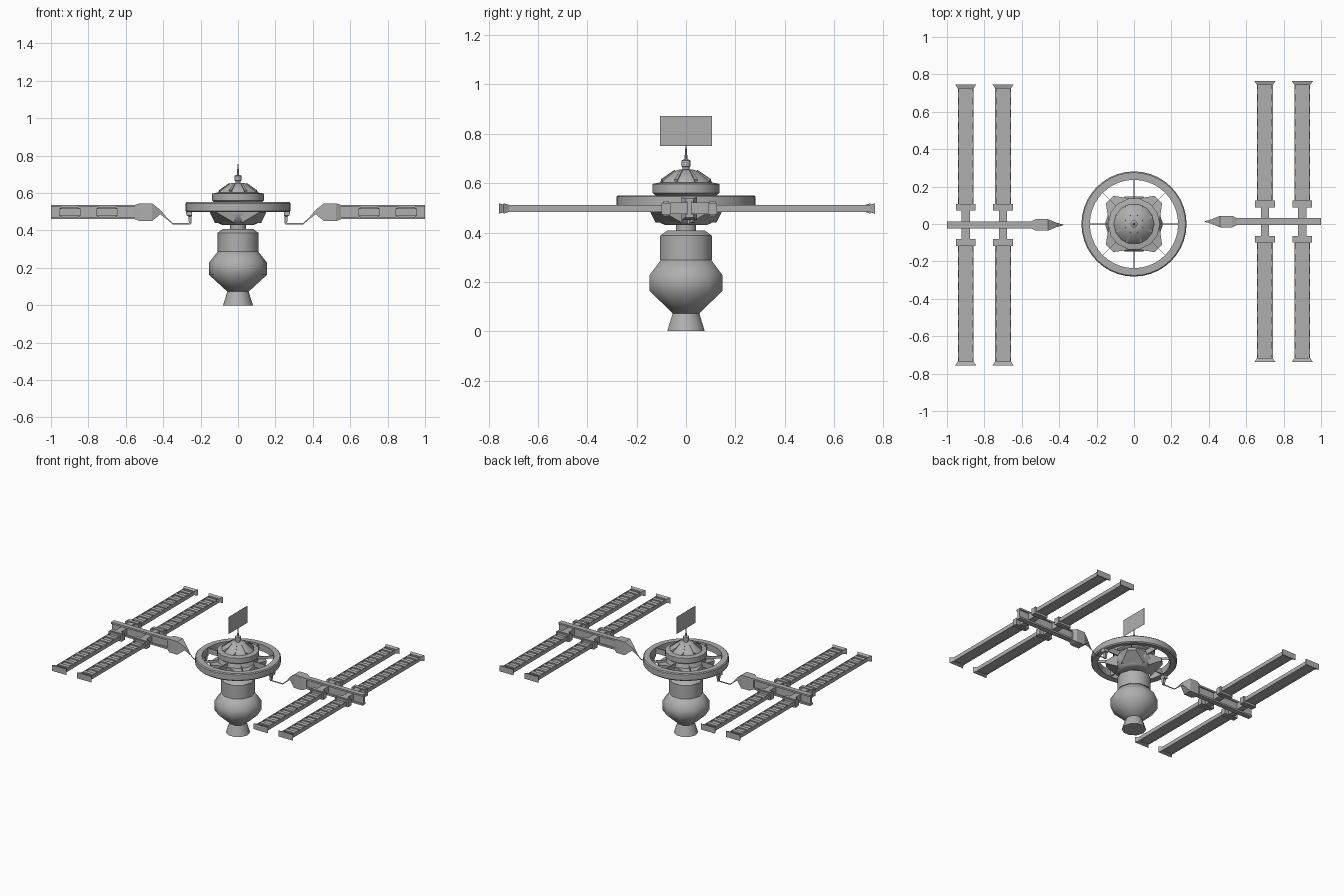
import bpy, bmesh, math
from mathutils import Vector

if "Cube" in bpy.data.objects:
    bpy.data.objects.remove(bpy.data.objects["Cube"])

# Dark grey used on every part
grey = bpy.data.materials.new("dark_grey")
grey.diffuse_color = (.43, .43, .43, 1)
grey.use_nodes = True
grey.node_tree.nodes["Principled BSDF"].inputs["Base Color"].default_value = grey.diffuse_color


def finish(name, bm, smooth=0):
    bmesh.ops.recalc_face_normals(bm, faces=bm.faces)
    me = bpy.data.meshes.new(name)
    bm.to_mesh(me)
    bm.free()
    me.materials.append(grey)
    ob = bpy.data.objects.new(name, me)
    bpy.context.collection.objects.link(ob)
    if smooth:
        bpy.ops.object.select_all(action='DESELECT')
        ob.select_set(True)
        bpy.context.view_layer.objects.active = ob
        bpy.ops.object.shade_smooth_by_angle(angle=math.radians(smooth))
    return ob


def lathe(name, profile, sides=14, closed=False, smooth=40):
    """Revolve (radius, z) points around z; open profiles are capped."""
    bm = bmesh.new()
    rings = []
    for r, z in profile:
        rings.append([bm.verts.new((r * math.cos(2 * math.pi * i / sides),
                                    r * math.sin(2 * math.pi * i / sides), z))
                      for i in range(sides)])
    pairs = list(zip(rings, rings[1:]))
    if closed:
        pairs.append((rings[-1], rings[0]))
    else:
        bm.faces.new(rings[0])
        bm.faces.new(rings[-1])
    for a, b in pairs:
        for i in range(sides):
            j = (i + 1) % sides
            bm.faces.new((a[i], a[j], b[j], b[i]))
    return finish(name, bm, smooth)


def add_box(bm, x, y, z):
    """Box from (min, max) ranges on each axis."""
    v = [bm.verts.new((a, b, c)) for a in x for b in y for c in z]
    for f in ((0, 1, 3, 2), (4, 6, 7, 5), (0, 4, 5, 1),
              (2, 3, 7, 6), (0, 2, 6, 4), (1, 5, 7, 3)):
        bm.faces.new([v[i] for i in f])


def add_loft(bm, sections):
    """Skin a list of equally sized point loops."""
    loops = [[bm.verts.new(p) for p in s] for s in sections]
    for a, b in zip(loops, loops[1:]):
        for i in range(len(a)):
            j = (i + 1) % len(a)
            bm.faces.new((a[i], a[j], b[j], b[i]))
    bm.faces.new(loops[0])
    bm.faces.new(loops[-1])


def radial(name, count, start, make):
    """Repeat the shape drawn by make(bm) around z."""
    bm = bmesh.new()
    for k in range(count):
        old = set(bm.verts)
        make(bm)
        a = start + 2 * math.pi * k / count
        c, s = math.cos(a), math.sin(a)
        for v in bm.verts:
            if v not in old:
                x, y, z = v.co
                v.co = Vector((c * x - s * y, s * x + c * y, z))
    return finish(name, bm)


# Central stack
lathe("engine_nozzle", [(.08, 0), (.056, .075)], 10)
lathe("fuel_tank", [(.056, .072), (.155, .163), (.155, .228), (.106, .29)], 10, smooth=60)
lathe("service_drum", [(.11, .288), (.11, .387), (.08, .408)], 10)
lathe("neck", [(.042, .4), (.042, .435)])
lathe("hub", [(.085, .43), (.105, .438), (.137, .485), (.137, .515), (.115, .56)])
lathe("upper_disc", [(.125, .55), (.139, .56), (.139, .597), (.112, .602)])
lathe("dome", [(.11, .598), (.103, .612), (.055, .646), (.03, .655)])
lathe("mast_socket", [(.014, .65), (.014, .665), (.019, .668), (.019, .692), (.008, .697)], 10)
lathe("mast", [(.007, .69), (.002, .755)], 8)

# Flat antenna panel
bm = bmesh.new()
add_box(bm, (-.0006, .0006), (-.105, .105), (.75, .873))
finish("antenna_panel", bm)

# Ribs on the dome
radial("dome_ribs", 8, math.pi / 8, lambda bm: add_loft(bm, [
    [(.1, -.007, .598), (.1, .007, .598), (.108, .007, .615), (.108, -.007, .615)],
    [(.045, -.004, .64), (.045, .004, .64), (.05, .004, .653), (.05, -.004, .653)]]))

# Habitat ring with spokes and corner plates
lathe("habitat_ring", [(.236, .503), (.275, .498), (.281, .505), (.281, .545),
                       (.275, .551), (.236, .551)], 40, True)
radial("main_spokes", 4, 0,
       lambda bm: add_box(bm, (.12, .24), (-.004, .004), (.507, .545)))
radial("thin_spokes", 4, math.pi / 4,
       lambda bm: add_box(bm, (.12, .24), (-.0015, .0015), (.515, .535)))
radial("corner_plates", 4, math.pi / 4, lambda bm: add_loft(bm, [
    [(.1, -.075, .44), (.1, .075, .44), (.1, .09, .525), (.1, -.09, .525)],
    [(.185, -.028, .495), (.185, .028, .495), (.185, .028, .513), (.185, -.028, .513)]]))


def rect(x, hy, z0, z1):
    return [(x, -hy, z0), (x, hy, z0), (x, hy, z1), (x, -hy, z1)]


def panel_end(y, hw, z0, z1):
    return [(-hw, y, z0), (hw, y, z0), (hw, y, z1), (-hw, y, z1)]


def solar_panel(bm, cx, sy):
    """One long tray with rungs, a flared end and its mounting block."""
    old = set(bm.verts)
    add_box(bm, (-.036, .036), (.1, .745), (.488, .503))
    for s in (-1, 1):
        add_box(bm, sorted((s * .036, s * .042)), (.1, .735), (.484, .512))
    for k in range(9):
        y = .16 + k * .067
        add_box(bm, (-.036, .036), (y - .014, y + .014), (.502, .511))
    add_loft(bm, [panel_end(.73, .042, .484, .512), panel_end(.752, .057, .476, .518)])
    add_box(bm, (-.022, .022), (.008, .08), (.476, .522))
    add_box(bm, (-.053, .053), (.076, .113), (.473, .519))
    add_box(bm, (-.045, .045), (.082, .107), (.467, .526))
    for v in bm.verts:
        if v not in old:
            v.co.x += cx
            v.co.y *= sy


# Wings: build on +x, mirror for the left one
for side, sx, oy in (("right", 1, .013), ("left", -1, -.005)):
    def done(name, bm):
        for v in bm.verts:
            v.co = Vector((v.co.x * sx, v.co.y + oy, v.co.z))
        finish(side + "_" + name, bm)

    bm = bmesh.new()
    add_box(bm, (.53, 1), (-.009, .009), (.462, .535))
    for z in ((.460, .472), (.525, .537)):
        add_box(bm, (.53, 1), (-.018, .018), z)
    done("wing_beam", bm)

    bm = bmesh.new()
    add_loft(bm, [rect(.55, .018, .46, .537), rect(.525, .031, .45, .545),
                  rect(.46, .031, .45, .545), rect(.415, .012, .487, .51),
                  rect(.375, .0006, .455, .462)])
    done("beam_root", bm)

    bm = bmesh.new()
    for cx in (.70, .90):
        for sy in (-1, 1):
            solar_panel(bm, cx, sy)
    done("solar_panels", bm)

    # Bent link from the wing to the ring bracket
    bm = bmesh.new()
    add_loft(bm, [rect(x, .0006, z - .004, z + .004)
                  for x, z in ((.42, .5), (.35, .437), (.255, .437))])
    done("wing_link", bm)

    # Tapered bracket under the ring
    bm = bmesh.new()
    add_loft(bm, [[(a, -h, z), (b, -h, z), (b, h, z), (a, h, z)] for a, b, z, h in (
        (.25, .262, .435, .006), (.248, .266, .475, .012),
        (.245, .276, .48, .018), (.245, .278, .503, .018))])
    done("ring_bracket", bm)
